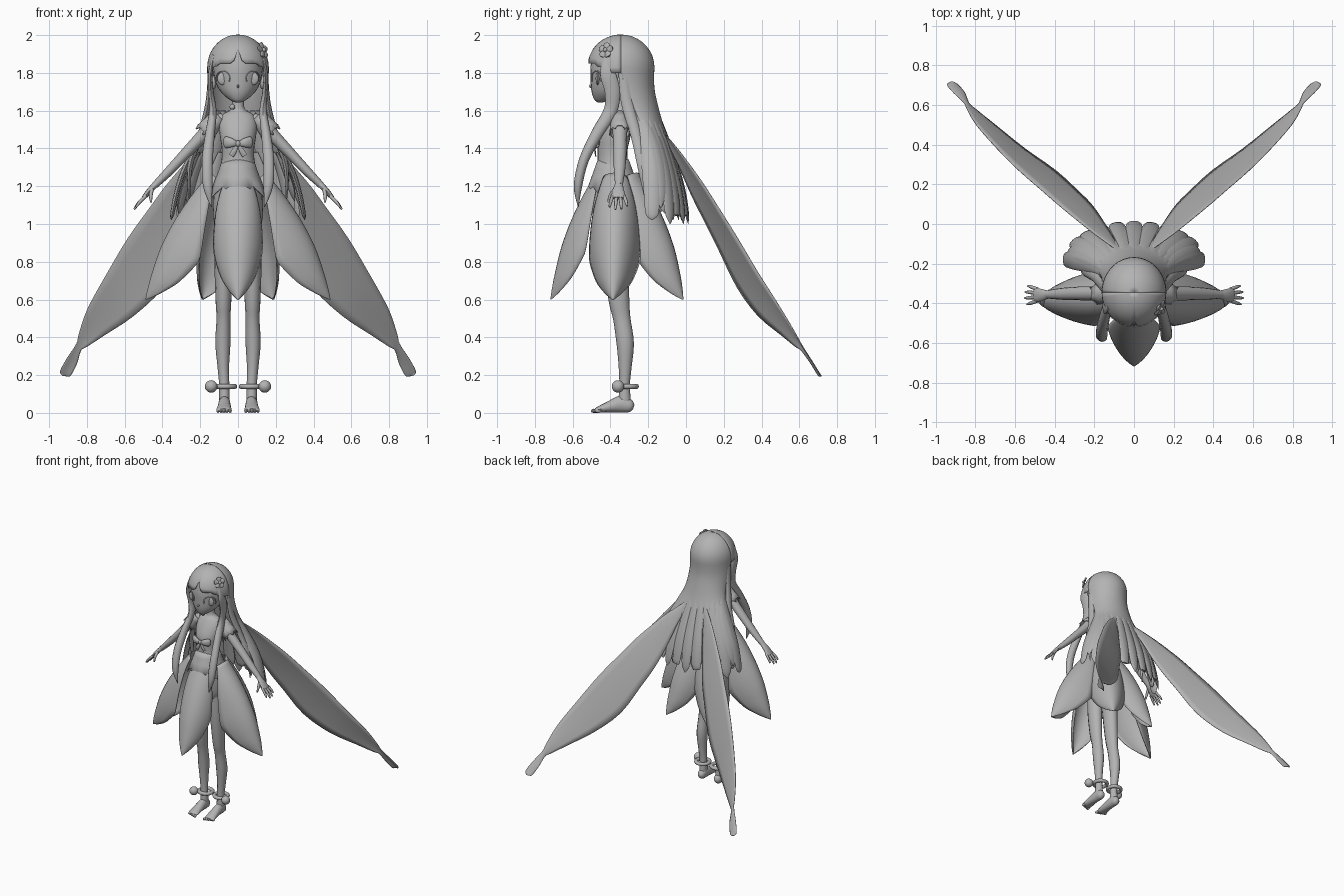
import bpy, bmesh, math
from mathutils import Vector

if "Cube" in bpy.data.objects:
    bpy.data.objects.remove(bpy.data.objects["Cube"])

grey = bpy.data.materials.new("soft grey")
grey.diffuse_color = (0.45, 0.45, 0.45, 1)
grey.use_nodes = True
grey.node_tree.nodes["Principled BSDF"].inputs["Base Color"].default_value = grey.diffuse_color


def add(name, verts, faces, mirror=False, thick=0.0):
    """Make a mesh object, optionally mirrored in x and thickened."""
    bm = bmesh.new()
    for sx in ((1, -1) if mirror else (1,)):
        vs = [bm.verts.new((v[0] * sx, v[1], v[2])) for v in verts]
        for f in faces:
            bm.faces.new([vs[i] for i in f])
    bmesh.ops.remove_doubles(bm, verts=bm.verts, dist=0.0004)
    bmesh.ops.recalc_face_normals(bm, faces=bm.faces)
    me = bpy.data.meshes.new(name)
    bm.to_mesh(me)
    bm.free()
    me.materials.append(grey)
    ob = bpy.data.objects.new(name, me)
    bpy.context.collection.objects.link(ob)
    if thick:
        mod = ob.modifiers.new("thickness", 'SOLIDIFY')
        mod.thickness, mod.offset = thick, 0
    return ob


def smooth_keys(keys, steps=4):
    """Catmull-Rom resampling of key tuples."""
    out, k = [], [keys[0]] + list(keys) + [keys[-1]]
    for i in range(1, len(k) - 2):
        a, b, c, d = k[i - 1:i + 3]
        for s in range(steps):
            t = s / steps
            out.append([0.5 * (2 * q + (r - p) * t + (2 * p - 5 * q + 4 * r - s4) * t * t
                        + (3 * q - p - 3 * r + s4) * t ** 3) for p, q, r, s4 in zip(a, b, c, d)])
    return out + [list(keys[-1])]


def grid(name, rows, closed=False, mirror=False, thick=0.0, caps=False):
    n = len(rows[0])
    verts = [p for r in rows for p in r]
    faces = [(i * n + j, i * n + (j + 1) % n, (i + 1) * n + (j + 1) % n, (i + 1) * n + j)
             for i in range(len(rows) - 1) for j in range(n if closed else n - 1)]
    if caps:
        faces += [tuple(range(n)), tuple(range(len(verts) - n, len(verts)))]
    return add(name, verts, faces, mirror, thick)


def tube(name, keys, side=(1, 0, 0), n=12, mirror=False, steps=4, flat=False):
    """Elliptic tube through keys (x, y, z, half width along side, half depth)."""
    ks = smooth_keys(keys, steps)
    pts, rows = [Vector(k[:3]) for k in ks], []
    for i, k in enumerate(ks):
        t = (pts[min(i + 1, len(ks) - 1)] - pts[max(i - 1, 0)]).normalized()
        if flat:
            t = Vector((0, 0, -1))
        w = Vector(side)
        w = (w - t * w.dot(t)).normalized()
        d = t.cross(w)
        rows.append([pts[i] + w * max(k[3], .001) * math.cos(a) + d * max(k[4], .001) * math.sin(a)
                     for a in (2 * math.pi * j / n for j in range(n))])
    return grid(name, rows, True, mirror, caps=True)


def ball(name, c, r, mirror=False, n=16):
    rows = [[(c[0] + r[0] * math.sin(p) * math.cos(a), c[1] + r[1] * math.sin(p) * math.sin(a),
              c[2] + r[2] * math.cos(p)) for a in (2 * math.pi * j / n for j in range(n))]
            for p in (math.pi * i / 10 for i in range(11))]
    return grid(name, rows, True, mirror)


# Body
tube("torso", [(0, -.35, 1.68, .032, .032), (0, -.35, 1.61, .035, .035), (0, -.355, 1.58, .08, .05),
               (0, -.365, 1.53, .1, .07), (0, -.38, 1.46, .095, .085), (0, -.388, 1.4, .086, .08),
               (0, -.388, 1.34, .087, .08), (0, -.38, 1.26, .105, .1), (0, -.375, 1.15, .13, .13),
               (0, -.375, 1.0, .125, .11), (0, -.375, .93, .06, .07)], n=24, flat=True)
tube("leg", [(.065, -.375, 1.05, .06, .07), (.075, -.37, .8, .05, .065), (.077, -.355, .6, .042, .055),
             (.077, -.34, .5, .037, .046), (.08, -.322, .37, .04, .046), (.078, -.322, .25, .031, .035),
             (.073, -.325, .15, .027, .028), (.072, -.325, .06, .028, .033), (.072, -.325, .03, .02, .03)],
     mirror=True)
tube("foot", [(.072, -.277, .03, .012, .012), (.072, -.295, .035, .028, .033), (.072, -.345, .046, .032, .044),
              (.073, -.41, .031, .036, .029), (.074, -.465, .017, .04, .016), (.074, -.48, .013, .03, .01)],
     mirror=True)
for i in range(5):
    ball("toe", (.042 + i * .016, -.488 + i * .006, .011), (.009, .016, .011), True, 8)

# Arms, hands and sleeves
tube("arm", [(.075, -.35, 1.56, .03, .03), (.13, -.35, 1.53, .042, .038), (.19, -.35, 1.465, .037, .034),
             (.28, -.35, 1.37, .034, .029), (.36, -.352, 1.285, .03, .025), (.44, -.355, 1.205, .02, .018)],
     (0, 1, 0), mirror=True)
tube("palm", [(.43, -.355, 1.215, .02, .017), (.465, -.358, 1.18, .03, .015), (.49, -.358, 1.15, .036, .013),
              (.503, -.358, 1.137, .03, .009)], (0, 1, 0), mirror=True)
for i, reach in enumerate((.055, .066, .064, .05)):
    y = -.388 + i * .02
    tube("finger", [(.487, y, 1.15, .009, .009), (.487 + reach * .6, y + (i - 1.5) * .007, 1.15 - reach * .6, .009, .009),
                    (.487 + reach * .95, y + (i - 1.5) * .011, 1.15 - reach * 1.1, .005, .005)],
         (0, 1, 0), 8, True, 3)
tube("thumb", [(.455, -.375, 1.185, .01, .01), (.462, -.4, 1.15, .01, .01), (.46, -.412, 1.115, .005, .005)],
     (0, 1, 0), 8, True, 3)
rows = []
for t in (0, .35, .7, 1):
    row = []
    for j in range(24):
        a, s = 2 * math.pi * j / 24, t
        s += (.18 if j % 4 == 0 else 0) * (t == 1)
        c, r = Vector((.1 + .075 * s, -.35, 1.57 - .085 * s)), .041 + .012 * s
        row.append(c + r * (Vector((0, 1, 0)) * math.cos(a) + Vector((.72, 0, .69)) * math.sin(a)))
    rows.append(row)
grid("sleeve", rows, True, True, .006)

# Head and face
tube("head", [(0, -.455, 1.643, .012, .012), (0, -.435, 1.658, .045, .05), (0, -.4, 1.7, .092, .1),
              (0, -.37, 1.76, .122, .135), (0, -.355, 1.84, .132, .15), (0, -.35, 1.92, .11, .13),
              (0, -.35, 1.975, .03, .04)], n=24, flat=True)
ball("nose", (0, -.503, 1.73), (.006, .01, .01), n=8)
ball("mouth", (0, -.491, 1.688), (.018, .005, .0015), n=8)
ball("eye", (.08, -.468, 1.77), (.03, .01, .034), True)
tube("eyelid", [(.08 + .036 * math.cos(a), -.474 + .026 * math.cos(a), 1.77 + .04 * math.sin(a), .004, .004)
                for a in (math.pi * i / 8 for i in range(-1, 10))], (0, 1, 0), 6, True, 1)
ball("ear", (.13, -.34, 1.75), (.016, .028, .036), True)
ball("pendant", (-.03, -.405, 1.62), (.015, .015, .015))

# Front of the hair cap with notched fringe
cols = []
for j in range(-12, 13):
    deg = abs(j) * 7.5
    a = math.radians(j * 7.5)
    zb = 1.925 if j == 0 else 1.865 if deg < 8 else 1.85 if deg < 38 else 1.835 if deg < 55 else 1.8
    pm = math.acos(max(0, min(1, (zb - 1.83) / .17)))
    col = [(.16 * math.sin(p) * math.sin(a), -.345 - .175 * math.sin(p) * math.cos(a), 1.83 + .17 * math.cos(p))
           for p in (pm * i / 9 for i in range(10))]
    col.append((col[-1][0], col[-1][1], min(zb, col[-1][2])))
    cols.append(col)
grid("hair_cap", list(zip(*cols)), thick=.006)

# Long back hair: keys are (z, centre y, half width, half depth)
dome = [(1.83 + .17 * math.cos(p), -.345, .16 * math.sin(p), .175 * math.sin(p))
        for p in (math.pi / 2 * i / 9 for i in range(9))]
fall = smooth_keys([(1.83, -.345, .16, .175), (1.72, -.325, .16, .158), (1.6, -.27, .168, .132),
                    (1.5, -.23, .2, .125), (1.38, -.2, .255, .135), (1.25, -.185, .31, .16),
                    (1.12, -.18, .345, .185), (1.0, -.18, .365, .2)], 4)


def on_fall(k, a, shrink=0.0):
    return (k[2] - shrink) * math.sin(a), k[1] + (k[3] - shrink) * math.cos(a), k[0]


grid("back_hair", [[on_fall(k, math.radians(-90 + 180 * j / 40), .008 * max(0, min(1, (i - 9) / 10)))
                    for j in range(41)] for i, k in enumerate(dome + fall[:22])], thick=.006)


def strands(name, count, spread, start, end0, inset, wide):
    for i in range(count):
        deg = -spread + 2 * spread * i / (count - 1)
        a = math.radians(deg)
        end = end0 - (i % 2) * 2 - (1 if abs(deg) > 60 else 0)
        ks = fall[start:end + 1:3] + [fall[end]]
        m = len(ks) - 1
        widths = [.008 + wide * math.sin(math.pi * min(1, j / m * .85 + .04)) if j < m else .002 for j in range(m + 1)]
        tube(name, [(*on_fall(k, a, inset + .006 - .006 * j / m), w, w * .32)
                    for j, (k, w) in enumerate(zip(ks, widths))],
             (math.cos(a), -math.sin(a) * .55, 0), 8, steps=3)


strands("hair_strand", 13, 90, 8, 28, .008, .038)
strands("inner_strand", 10, 80, 16, 27, .04, .036)

# Side locks falling in front of the shoulders
tube("side_lock", [(.128, -.42, 1.9, .012, .006), (.146, -.415, 1.8, .04, .012), (.143, -.39, 1.7, .04, .014),
                   (.133, -.4, 1.6, .036, .02), (.148, -.47, 1.48, .032, .026), (.162, -.54, 1.34, .026, .03),
                   (.16, -.572, 1.2, .022, .026), (.14, -.57, 1.09, .002, .002)], (0, 1, .3), 10, True)
tube("shoulder_lock", [(.152, -.335, 1.84, .024, .006), (.157, -.315, 1.65, .03, .014), (.2, -.265, 1.47, .028, .015),
                       (.255, -.23, 1.3, .026, .014), (.255, -.21, 1.1, .002, .002)], (0, 1, 0), 8, True)

# Hair flower
out = Vector((.8, -.5, .3)).normalized()
u = out.cross(Vector((0, 0, 1))).normalized()
v = u.cross(out)
centre = Vector((.132, -.425, 1.92))
ball("flower_centre", centre + out * .006, (.012, .012, .012), n=10)
for i in range(5):
    a = math.pi / 2 + i * math.tau / 5
    d, e = u * math.cos(a) + v * math.sin(a), v * math.cos(a) - u * math.sin(a)
    tube("flower_petal", [(*(centre + d * r), w, .006) for r, w in ((.004, .008), (.022, .017), (.036, .017), (.043, .004))],
         e, 8, steps=3)

# Bow on the chest
ball("bow_knot", (0, -.482, 1.425), (.015, .014, .017), n=10)
tube("bow_loop", [(.005, -.48, 1.425, .012, .008), (.035, -.482, 1.43, .024, .013), (.065, -.468, 1.433, .03, .012),
                  (.075, -.46, 1.433, .018, .005)], (0, 0, 1), 10, True)
tube("bow_tail", [(.004, -.48, 1.42, .008, .004), (.018, -.482, 1.39, .013, .004), (.036, -.478, 1.362, .015, .003)],
     (1, 0, 0), 8, True, 3)

# Pointed overskirt around the hips
rows = []
for t in (0, .33, .66, 1):
    row = []
    for j in range(40):
        a = math.tau * j / 40
        drop = .14 + .07 * abs((j % 8) - 4) / 4 if t == 1 else .14 * t
        r = .08 + .36 * drop
        row.append((r * math.sin(a), -.385 - r * math.cos(a), 1.34 - drop))
    rows.append(row)
grid("overskirt", rows, True, thick=.005)


# Skirt petals, cupped across: angle is measured from the front
def petal(name, deg, reach, cup, wide=1.0, mirror=False):
    a = math.radians(deg)
    keys = [(1.27, .3, .06), (1.15, .5, .105), (1.02, .68, .125), (.88, .83, .126), (.74, .93, .09),
            (.65, .98, .042), (.6, 1.0, .001)]
    ks = smooth_keys(keys, 4)
    rows = []
    for i, (z, f, w) in enumerate(ks):
        p, q = ks[max(i - 1, 0)], ks[min(i + 1, len(ks) - 1)]
        ax = Vector((reach * (q[1] - p[1]), q[0] - p[0])).normalized()
        row = []
        for j in range(17):
            s = j / 8 - 1
            x = w * wide * math.sin(s * 1.3) / math.sin(1.3)
            depth = cup * w * min(1, f * 1.2) * (1 - math.cos(s * 1.3)) / (1 - math.cos(1.3))
            r, h = reach * f + ax.y * depth, z - ax.x * depth
            r = max(r, .06)
            row.append((r * math.sin(a) + x * math.cos(a), -.37 - r * math.cos(a) + x * math.sin(a), h))
        rows.append(row)
    grid(name, rows, mirror=mirror, thick=.006)


petal("front_petal", 0, .345, 1.0)
petal("side_petal", 88, .487, 1.65, 1.04, True)
petal("back_petal", 152, .4, 1.25, 1.04, True)

# Wings: y, outer x and z, inner x and z
wing = smooth_keys([(-.14, .075, 1.51, .065, 1.5), (-.05, .2, 1.405, .115, 1.33), (.03, .3, 1.3, .165, 1.15),
                    (.1, .385, 1.2, .215, 1.01), (.17, .465, 1.09, .285, .87), (.27, .58, .93, .395, .665),
                    (.38, .69, .745, .55, .515), (.5, .795, .555, .7, .415), (.58, .842, .42, .8, .35),
                    (.61, .856, .365, .832, .33), (.66, .908, .285, .852, .262), (.7, .942, .22, .885, .198),
                    (.712, .928, .197, .902, .195)], 3)
grid("wing", [[(xi + (xo - xi) * s, y + .006 * math.sin(math.pi * s), zi + (zo - zi) * s)
               for s in (j / 6 for j in range(7))] for y, xo, zo, xi, zi in wing], mirror=True, thick=.004)

# Anklets with bells
rows = [[((.068 + (.05 + .014 * math.cos(b)) * math.cos(a)), -.313 + (.05 + .014 * math.cos(b)) * math.sin(a),
          .14 + .014 * math.sin(b)) for b in (math.tau * j / 10 for j in range(10))]
        for a in (math.tau * i / 28 for i in range(29))]
grid("anklet", rows, True, True)
ball("anklet_bell", (.142, -.36, .14), (.033, .033, .033), True)

# Smooth shading with sharp creases
for ob in bpy.data.objects:
    ob.select_set(True)
    bpy.context.view_layer.objects.active = ob
bpy.ops.object.shade_smooth_by_angle(angle=math.radians(50))
